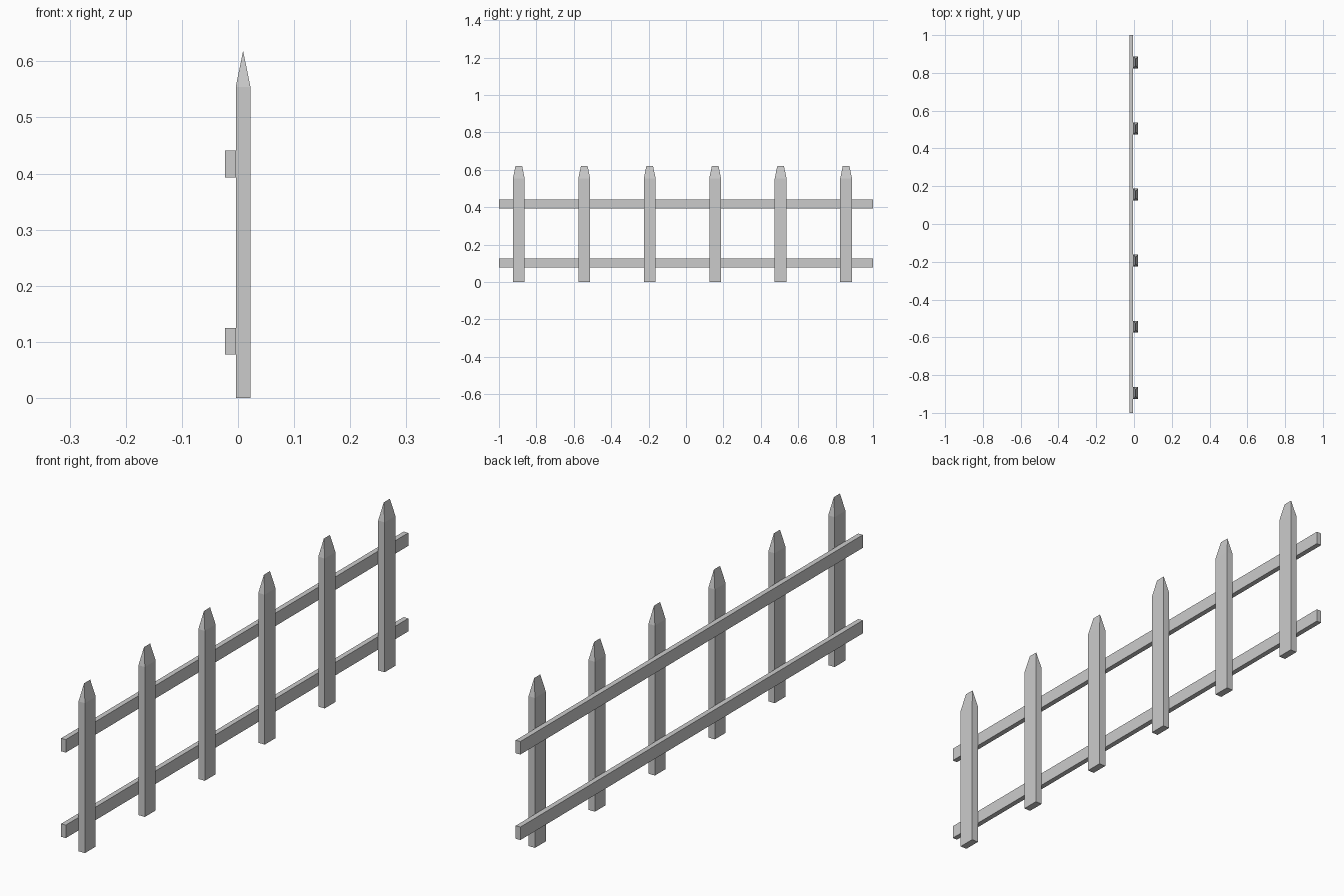
import bpy, bmesh

if "Cube" in bpy.data.objects:
    bpy.data.objects.remove(bpy.data.objects["Cube"])

BACK, JOIN, FRONT = -0.0228, -0.004, 0.0222   # x of rail back, contact plane, picket face
HALF_W, TIP_W = 0.0315, 0.018                 # picket half widths at body and tip
SHOULDER, TOP = 0.554, 0.619


def make_object(name, bm):
    bmesh.ops.recalc_face_normals(bm, faces=bm.faces)
    mesh = bpy.data.meshes.new(name)
    bm.to_mesh(mesh)
    bm.free()
    obj = bpy.data.objects.new(name, mesh)
    bpy.context.collection.objects.link(obj)
    return obj


def box(x0, x1, y0, y1, z0, z1):
    bm = bmesh.new()
    bmesh.ops.create_cube(bm, size=1)
    for v in bm.verts:
        v.co.x = x1 if v.co.x > 0 else x0
        v.co.y = y1 if v.co.y > 0 else y0
        v.co.z = z1 if v.co.z > 0 else z0
    return bm


# Two horizontal rails
for name, z0, z1 in (("lower_rail", 0.077, 0.125), ("upper_rail", 0.393, 0.441)):
    make_object(name, box(BACK, JOIN, -1, 1, z0, z1))

# Six pickets, each a post narrowing to a short ridge
for i in range(6):
    y = -0.894 + 0.35 * i
    bm = box(JOIN, FRONT, y - HALF_W, y + HALF_W, 0, SHOULDER)
    top = max(bm.faces, key=lambda f: f.calc_center_median().z)
    ext = bmesh.ops.extrude_discrete_faces(bm, faces=[top])["faces"][0]
    for v in ext.verts:
        v.co.x = (JOIN + FRONT) / 2
        v.co.y = y + (TIP_W if v.co.y > y else -TIP_W)
        v.co.z = TOP
    bmesh.ops.remove_doubles(bm, verts=bm.verts, dist=1e-5)
    make_object(f"picket_{i + 1}", bm)
